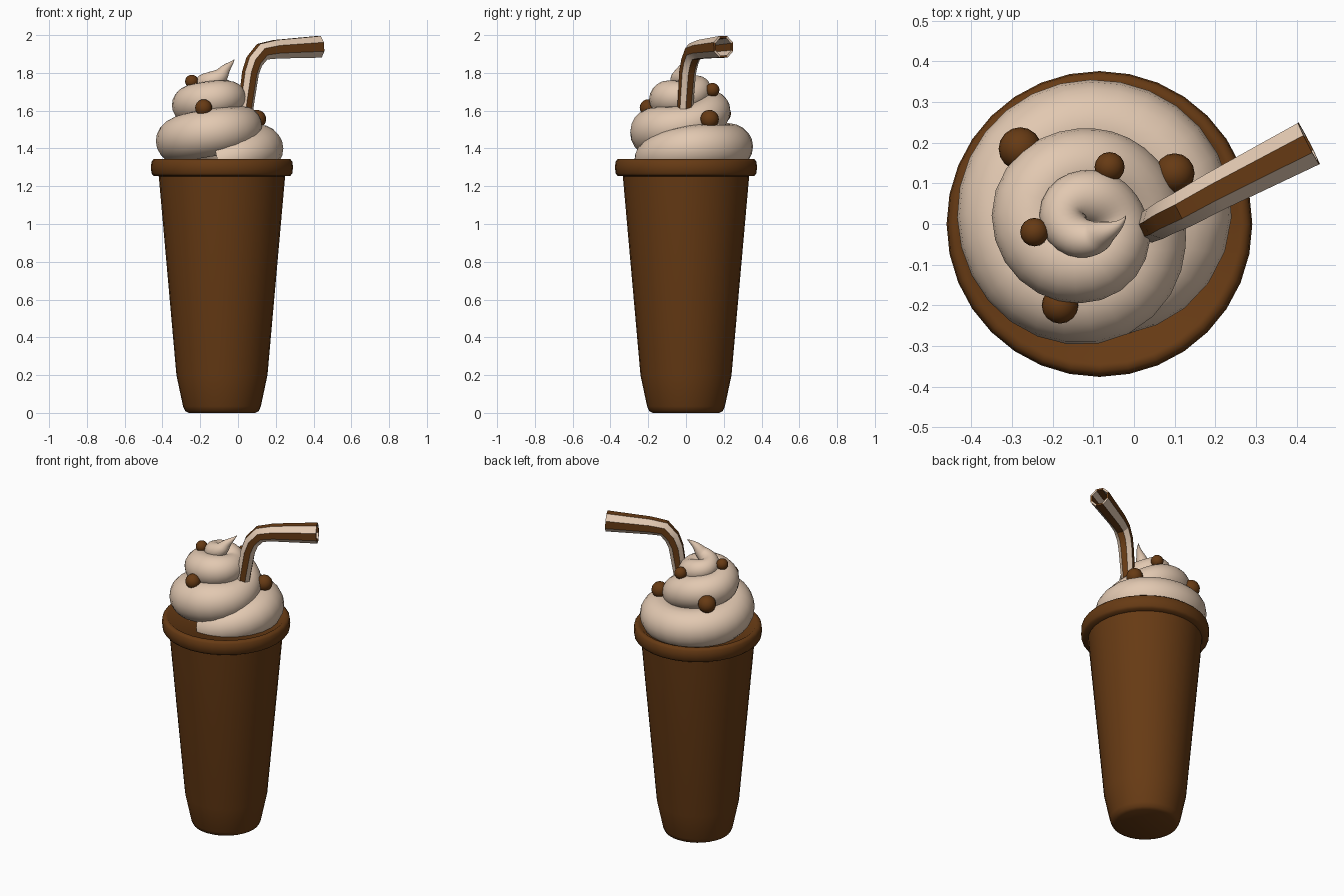
import bpy, bmesh, math
from mathutils import Vector

if "Cube" in bpy.data.objects:
    bpy.data.objects.remove(bpy.data.objects["Cube"])

UP = Vector((0, 0, 1))


def material(name, rgb):
    m = bpy.data.materials.new(name)
    m.diffuse_color = (*rgb, 1)
    m.use_nodes = True
    m.node_tree.nodes["Principled BSDF"].inputs["Base Color"].default_value = m.diffuse_color
    return m


brown = material("chocolate_brown", (0.135, 0.043, 0.007))
cream = material("cream", (0.76, 0.58, 0.44))


def finish(name, bm, mats, angle):
    bmesh.ops.recalc_face_normals(bm, faces=bm.faces)
    me = bpy.data.meshes.new(name)
    bm.to_mesh(me)
    bm.free()
    for m in mats:
        me.materials.append(m)
    ob = bpy.data.objects.new(name, me)
    bpy.context.collection.objects.link(ob)
    bpy.ops.object.select_all(action='DESELECT')
    ob.select_set(True)
    bpy.context.view_layer.objects.active = ob
    bpy.ops.object.shade_smooth_by_angle(angle=math.radians(angle))
    return ob


def lathe(name, profile, centre, mat, sides=32):
    bm = bmesh.new()
    vs = [bm.verts.new((centre[0] + r, centre[1], z)) for r, z in profile]
    es = [bm.edges.new(p) for p in zip(vs, vs[1:])]
    bmesh.ops.spin(bm, geom=vs + es, cent=(*centre, 0), axis=UP,
                   angle=math.tau, steps=sides, use_merge=True)
    bmesh.ops.remove_doubles(bm, verts=bm.verts, dist=1e-4)
    return finish(name, bm, [mat], 50)


def sweep(bm, path, radii, sides, offset=0.0, cap=False):
    """Tube along a path; face material index follows the side number."""
    rings = []
    for i, p in enumerate(path):
        t = (path[min(i + 1, len(path) - 1)] - path[max(i - 1, 0)]).normalized()
        side = t.cross(UP).normalized()
        up = side.cross(t)
        rings.append([bm.verts.new(p + radii[i] * (math.cos(a) * side + math.sin(a) * up))
                      for a in (math.tau * (k + offset) / sides for k in range(sides))])
    for a, b in zip(rings, rings[1:]):
        for k in range(sides):
            j = (k + 1) % sides
            f = bm.faces.new((a[k], a[j], b[j], b[k]))
            f.material_index = k % 2
    if cap:
        bm.faces.new(rings[0])
        bm.faces.new(rings[-1])
    return rings


# Cup with rolled rim
C = (-0.085, 0.0)
lathe("cup", [(0, 0), (0.175, 0), (0.195, 0.01), (0.206, 0.035), (0.241, 0.2),
              (0.336, 1.27), (0.3, 1.3), (0, 1.3)], C, brown)
lathe("cup_rim", [(0, 1.335), (0.335, 1.335), (0.345, 1.343), (0.362, 1.343), (0.373, 1.33),
                  (0.376, 1.30), (0.373, 1.268), (0.362, 1.255), (0.325, 1.252)], C, brown)

# Whipped cream: one tapering tube wound upward (degrees, spiral radius, height, tube radius)
keys = [(-90, .20, 1.33, .09), (0, .225, 1.40, .12), (90, .215, 1.41, .12), (180, .21, 1.44, .12),
        (270, .19, 1.49, .125), (360, .125, 1.53, .10), (450, .115, 1.595, .10),
        (540, .145, 1.63, .10), (630, .115, 1.665, .095), (720, .055, 1.68, .075),
        (810, .045, 1.71, .068), (900, .07, 1.735, .058), (990, .055, 1.775, .044),
        (1035, .055, 1.82, .026), (1080, .085, 1.87, .001)]
path, radii = [], []
for i in range(len(keys) - 1):
    q = [Vector(keys[min(max(i + d, 0), len(keys) - 1)]) for d in (-1, 0, 1, 2)]
    for s in range(7 if i < len(keys) - 2 else 8):
        t = s / 7
        v = 0.5 * (2 * q[1] + (q[2] - q[0]) * t + (2 * q[0] - 5 * q[1] + 4 * q[2] - q[3]) * t ** 2
                   + (3 * q[1] - q[0] - 3 * q[2] + q[3]) * t ** 3)
        a = math.radians(v[0])
        path.append(Vector((-0.105 + v[1] * math.cos(a), 0.02 + v[1] * math.sin(a), v[2])))
        radii.append(max(v[3], 0.001))
bm = bmesh.new()
sweep(bm, path, radii, 20, cap=True)
for f in bm.faces:
    f.material_index = 0
finish("whipped_cream", bm, [cream], 60)

# Chocolate balls
balls = [(-.28, .185, 1.585, .053), (-.06, .14, 1.71, .037), (.1, .125, 1.555, .049),
         (-.245, -.02, 1.755, .035), (-.182, -.2, 1.615, .045)]
for n, (x, y, z, r) in enumerate(balls):
    bm = bmesh.new()
    bmesh.ops.create_uvsphere(bm, u_segments=16, v_segments=10, radius=r)
    bmesh.ops.translate(bm, verts=bm.verts, vec=(x, y, z))
    finish(f"chocolate_ball_{n + 1}", bm, [brown], 60)

# Bent hollow straw: eight sides striped alternately
pts = [Vector(p) for p in [(.02, -.015, 1.45), (.045, -.002, 1.65), (.066, .008, 1.8),
                           (.086, .02, 1.86), (.128, .04, 1.912), (.2, .08, 1.925),
                           (.43, .198, 1.938)]]
rad = [.038, .042, .045, .047, .05, .053, .062]
bm = bmesh.new()
outer = sweep(bm, pts, rad, 8, 0.5)
inner = sweep(bm, pts, [r * 0.8 for r in rad], 8, 0.5)
for a, b in ((outer[0], inner[0]), (outer[-1], inner[-1])):
    for k in range(8):
        j = (k + 1) % 8
        bm.faces.new((a[k], a[j], b[j], b[k])).material_index = k % 2
finish("straw", bm, [cream, brown], 30)
